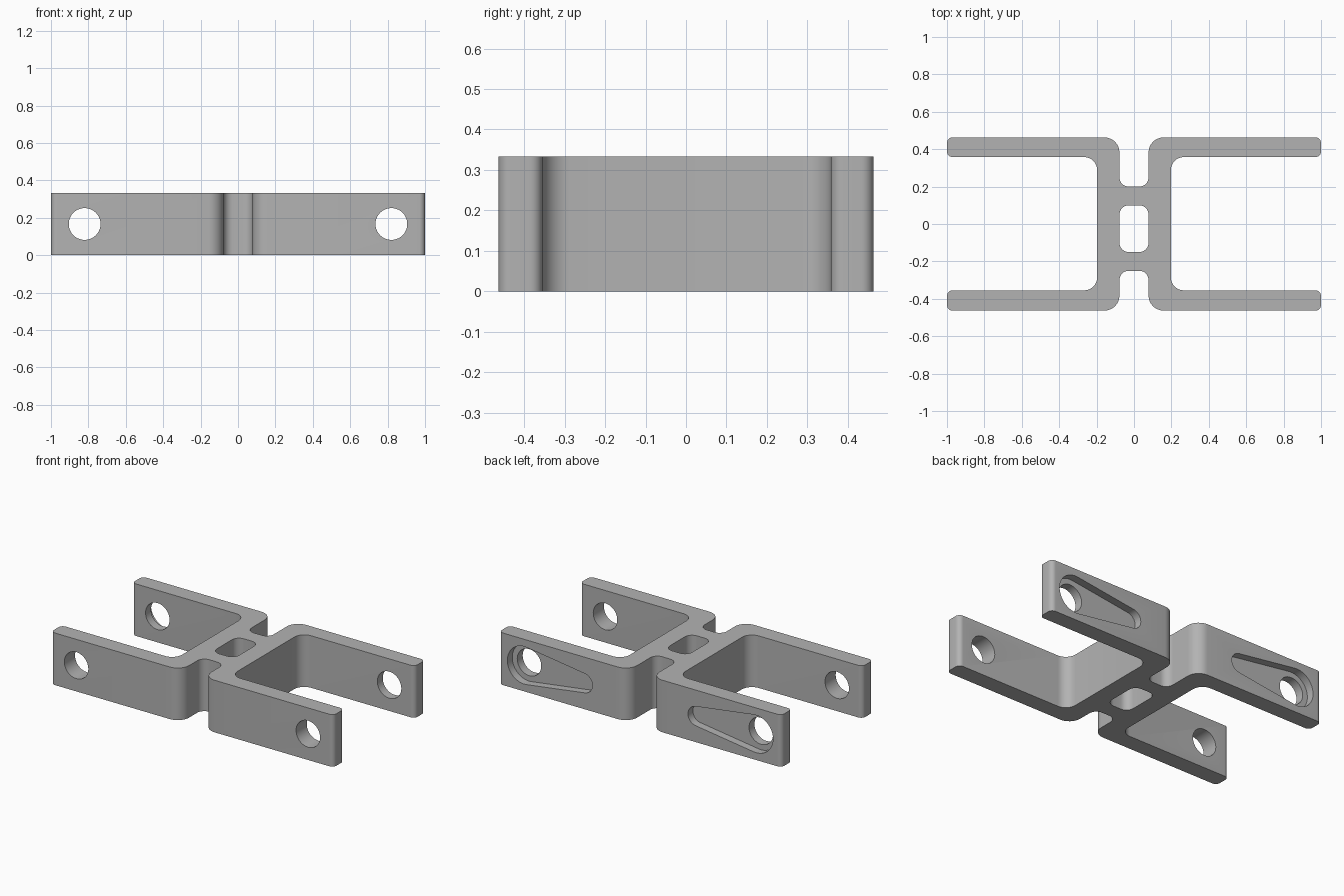
import bpy, bmesh, math
from mathutils import Vector

if "Cube" in bpy.data.objects:
    bpy.data.objects.remove(bpy.data.objects["Cube"])

HEIGHT = 0.333
MID = HEIGHT / 2
BACK = 0.463          # outer face of the back arms
PIN_X = 0.82          # pin hole distance from the centre

grey = bpy.data.materials.new("grey")
grey.use_nodes = True
colour = (0.45, 0.45, 0.45, 1)
grey.diffuse_color = colour
grey.node_tree.nodes["Principled BSDF"].inputs["Base Color"].default_value = colour


def rounded(corners, steps=8):
    """Outline with each (x, y, radius) corner replaced by a tangent arc."""
    out = []
    for i, (x, y, r) in enumerate(corners):
        p = Vector((x, y))
        a = (Vector(corners[i - 1][:2]) - p).normalized()
        b = (Vector(corners[(i + 1) % len(corners)][:2]) - p).normalized()
        centre = p + (a + b) * r
        for k in range(steps + 1):
            t = k / steps * math.pi / 2
            out.append(centre - b * r * math.cos(t) - a * r * math.sin(t))
    return out


def prism(name, points, start, depth, place):
    """Extrude a 2D outline; place maps (u, v, w) to a 3D position."""
    bm = bmesh.new()
    face = bm.faces.new([bm.verts.new(place(p[0], p[1], start)) for p in points])
    moved = bmesh.ops.extrude_face_region(bm, geom=[face])["geom"]
    shift = Vector(place(0, 0, depth)) - Vector(place(0, 0, 0))
    bmesh.ops.translate(bm, vec=shift, verts=[g for g in moved if isinstance(g, bmesh.types.BMVert)])
    bmesh.ops.recalc_face_normals(bm, faces=bm.faces)
    mesh = bpy.data.meshes.new(name)
    bm.to_mesh(mesh)
    bm.free()
    mesh.materials.append(grey)
    ob = bpy.data.objects.new(name, mesh)
    bpy.context.collection.objects.link(ob)
    return ob


def upright(u, v, w):
    return (u, v, w)


def along_y(u, v, w):
    return (u, w, v)


def arc(cx, r, a0, a1, steps):
    return [(cx + r * math.cos(a0 + (a1 - a0) * k / steps),
             MID + r * math.sin(a0 + (a1 - a0) * k / steps)) for k in range(steps + 1)]


# Double-fork bracket outline: right half, then mirrored to the left
half = [(0.078, -0.25, 0.05), (0.078, -BACK, 0.08), (1, -BACK, 0.03),
        (1, -0.355, 0.03), (0.197, -0.355, 0.07), (0.197, 0.358, 0.07),
        (1, 0.358, 0.03), (1, BACK, 0.03), (0.078, BACK, 0.08), (0.078, 0.2, 0.05)]
outline = half + [(-x, y, r) for x, y, r in reversed(half)]
bracket = prism("bracket", rounded(outline), 0, HEIGHT, upright)

# Window through the middle of the web
window = [(-0.078, -0.15, 0.05), (0.078, -0.15, 0.05), (0.078, 0.1, 0.05), (-0.078, 0.1, 0.05)]
cutters = [prism("web_window_cutter", rounded(window), -0.1, HEIGHT + 0.2, upright)]

# Pin holes through both arms, and tapered pockets in the back faces
BIG, SMALL, SMALL_X = 0.12, 0.062, 0.4
lean = math.acos((BIG - SMALL) / (PIN_X - SMALL_X))
tangent = math.pi - lean
pocket = (arc(PIN_X, BIG, -tangent, tangent, 32)
          + arc(SMALL_X, SMALL, tangent, 2 * math.pi - tangent, 20))
hole = arc(PIN_X, 0.085, 0, 2 * math.pi, 40)[:-1]
for side, label in ((1, "left"), (-1, "right")):
    for part, pts, start, depth in (("pin_hole", hole, -0.6, 1.2),
                                    ("pocket", pocket, BACK - 0.05, 0.1)):
        cutters.append(prism(f"{label}_{part}_cutter", [(side * u, v) for u, v in pts],
                             start, depth, along_y))

bpy.context.view_layer.objects.active = bracket
bracket.select_set(True)
for cutter in cutters:
    cutter.hide_render = True
    mod = bracket.modifiers.new(cutter.name, "BOOLEAN")
    mod.operation = "DIFFERENCE"
    mod.solver = "EXACT"
    mod.object = cutter
    bpy.ops.object.modifier_apply(modifier=mod.name)
for cutter in cutters:
    bpy.data.objects.remove(cutter)

bpy.ops.object.shade_smooth_by_angle(angle=math.radians(30))
